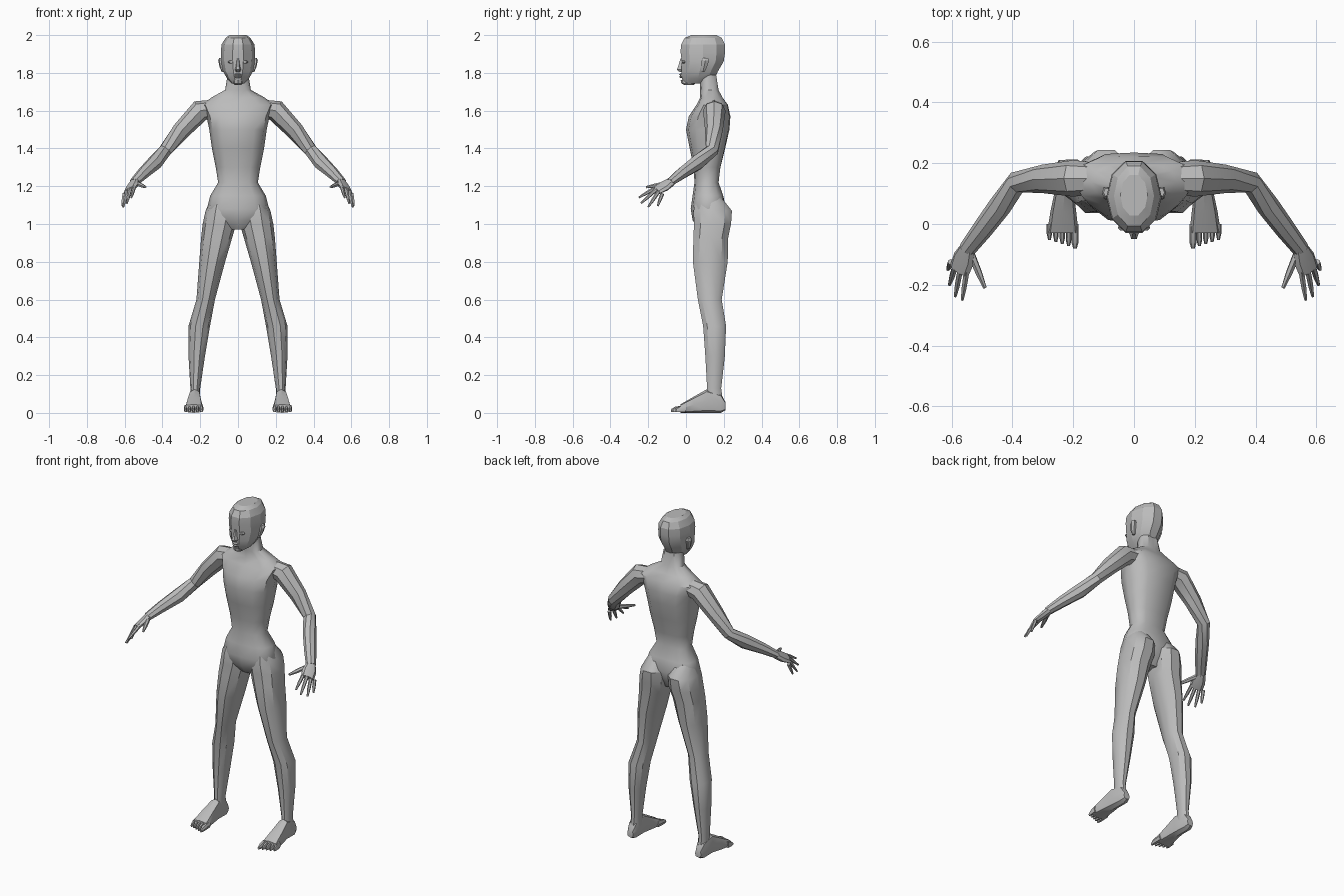
import bpy
import bmesh
from math import cos, sin, pi, radians, copysign
from mathutils import Vector

cube = bpy.data.objects.get("Cube")
if cube:
    bpy.data.objects.remove(cube, do_unlink=True)

# One plain material for the whole figure
GREY = (0.5, 0.5, 0.5, 1)
skin = bpy.data.materials.new("plain grey")
skin.use_nodes = True
skin.diffuse_color = GREY
skin.node_tree.nodes["Principled BSDF"].inputs["Base Color"].default_value = GREY


def superellipse(sides, power):
    """Unit outline points; a higher power gives a boxier outline."""
    for i in range(sides):
        angle = 2 * pi * i / sides
        c, s = cos(angle), sin(angle)
        yield (copysign(abs(c) ** (2 / power), c) if abs(c) > 1e-6 else 0,
               copysign(abs(s) ** (2 / power), s) if abs(s) > 1e-6 else 0)


def skin_rings(name, rings, mirror=1, angle=35):
    """Join rings of points into a closed surface."""
    bm = bmesh.new()
    loops = [[bm.verts.new((p[0] * mirror, p[1], p[2])) for p in ring] for ring in rings]
    for a, b in zip(loops, loops[1:]):
        n = len(a)
        for i in range(n):
            j = (i + 1) % n
            bm.faces.new((a[i], a[j], b[j], b[i]))
    bm.faces.new(loops[0])
    bm.faces.new(loops[-1])
    bmesh.ops.recalc_face_normals(bm, faces=bm.faces)
    mesh = bpy.data.meshes.new(name)
    bm.to_mesh(mesh)
    bm.free()
    mesh.materials.append(skin)
    obj = bpy.data.objects.new(name, mesh)
    bpy.context.collection.objects.link(obj)
    bpy.ops.object.select_all(action='DESELECT')
    obj.select_set(True)
    bpy.context.view_layer.objects.active = obj
    bpy.ops.object.shade_smooth_by_angle(angle=radians(angle))
    return obj


def loft(name, rows, axis="z", sides=12, power=2.2, mirror=1, angle=35, groove=0):
    """Rows hold height along the axis, then low and high x, low and high cross limits."""
    rings = []
    for t, x_lo, x_hi, v_lo, v_hi in rows:
        ring = []
        for c, s in superellipse(sides, power):
            x = (x_lo + x_hi) / 2 + c * (x_hi - x_lo) / 2
            v = (v_lo + v_hi) / 2 + s * (v_hi - v_lo) / 2
            if s > 0.99:
                v -= groove
            ring.append((x, v, t) if axis == "z" else (x, t, v))
        rings.append(ring)
    return skin_rings(name, rings, mirror, angle)


def limb(name, path, across=None, sides=8, mirror=1, power=2):
    """Path rows hold a centre, then half width and half thickness."""
    points = [Vector(row[:3]) for row in path]
    rings = []
    for i, row in enumerate(path):
        ahead = points[min(i + 1, len(points) - 1)] - points[max(i - 1, 0)]
        side = Vector(across) if across else ahead.cross(Vector((0, 0, 1)))
        side = (side - side.project(ahead)).normalized()
        up = side.cross(ahead).normalized()
        rings.append([points[i] + side * row[3] * c + up * row[4] * s
                      for c, s in superellipse(sides, power)])
    return skin_rings(name, rings, mirror)


def symmetric(rows):
    return [(z, -w, w, front, back) for z, w, front, back in rows]


# Trunk and neck
loft("torso", symmetric([
    (0.97, .05, .07, .17), (1.02, .14, .035, .2), (1.08, .165, .025, .22),
    (1.15, .147, .035, .205), (1.22, .105, .045, .18), (1.3, .118, .04, .19),
    (1.4, .138, .02, .215), (1.5, .152, 0, .238), (1.57, .167, .015, .243),
    (1.63, .195, .055, .23), (1.67, .14, .075, .2), (1.71, .068, .075, .178),
    (1.79, .055, .07, .165)]), power=2.4, angle=40, groove=.008)

# Head
loft("head", symmetric([
    (1.745, .035, -.015, .12), (1.77, .058, -.026, .155), (1.81, .08, -.03, .175),
    (1.86, .09, -.028, .205), (1.91, .091, -.035, .213), (1.95, .087, -.032, .212),
    (1.985, .066, -.012, .195), (2, .045, .025, .165)]), sides=10, power=2, angle=22)

# Face details
loft("nose", symmetric([
    (1.805, .012, -.036, 0), (1.817, .017, -.052, 0), (1.835, .011, -.044, 0),
    (1.875, .007, -.032, 0)]), sides=6, angle=20)
loft("lips", symmetric([
    (1.772, .012, -.029, 0), (1.78, .022, -.036, 0), (1.786, .024, -.031, 0),
    (1.792, .02, -.037, 0), (1.798, .01, -.03, 0)]), sides=8, angle=20)
loft("chin", symmetric([
    (1.735, .018, -.008, .04), (1.745, .026, -.025, .05), (1.762, .024, -.028, .04)]),
    sides=8, angle=20)

FINGERS = {
    "index_finger": ((.55, -.155, 1.195), (.565, -.25, 1.14)),
    "middle_finger": ((.572, -.155, 1.185), (.588, -.238, 1.11)),
    "ring_finger": ((.59, -.145, 1.172), (.607, -.2, 1.09)),
    "little_finger": ((.602, -.125, 1.162), (.612, -.15, 1.095)),
    "thumb": ((.535, -.1, 1.215), (.49, -.21, 1.195)),
}

for mirror, side in ((1, "left"), (-1, "right")):
    # Eyes and ears
    loft(side + "_eye", [(1.85, .025, .045, -.02, 0), (1.858, .018, .054, -.023, 0),
                         (1.866, .025, .045, -.022, 0)], sides=6, mirror=mirror)
    loft(side + "_ear", [(1.805, .07, .086, .08, .1), (1.83, .075, .097, .078, .112),
                         (1.865, .08, .105, .08, .125), (1.88, .08, .1, .09, .118)],
         sides=6, mirror=mirror, angle=20)

    # Arm from inside the shoulder to the wrist
    limb(side + "_arm", [
        (.11, .15, 1.615, .05, .045), (.2, .15, 1.6, .06, .058), (.3, .148, 1.495, .047, .048),
        (.385, .137, 1.39, .037, .036), (.44, .06, 1.325, .038, .042),
        (.5, -.02, 1.27, .034, .032), (.55, -.085, 1.22, .028, .022)], mirror=mirror)

    # Palm, turned so that the little finger sits lowest
    slant = (.8, .35, -.45)
    limb(side + "_palm", [
        (.545, -.075, 1.225, .026, .022), (.56, -.115, 1.2, .04, .02),
        (.575, -.155, 1.178, .038, .014)], across=slant, mirror=mirror)
    for name, (base, tip) in FINGERS.items():
        base, tip = Vector(base), Vector(tip)
        middle = base.lerp(tip, .55)
        thick = .013 if name == "thumb" else .0105
        limb(side + "_" + name, [
            (*base, thick, thick), (*middle, thick * .9, thick * .85),
            (*tip, thick * .5, thick * .45)], across=slant, sides=6, mirror=mirror)

    # Leg from the buttock to the ankle
    loft(side + "_leg", [
        (1.14, .03, .14, .06, .19), (1.07, .01, .172, .035, .248), (1.0, .01, .187, .038, .243),
        (.93, .03, .195, .035, .228), (.8, .068, .205, .032, .225), (.6, .122, .22, .06, .192),
        (.46, .148, .262, .088, .215), (.3, .175, .262, .1, .208), (.13, .2, .252, .11, .188),
        (.05, .2, .255, .1, .2)], sides=10, power=2.2, mirror=mirror)

    # Foot and toes
    loft(side + "_foot", [
        (.21, .208, .248, .015, .055), (.185, .2, .258, 0, .1), (.11, .198, .26, 0, .125),
        (.04, .19, .275, 0, .085), (-.03, .182, .286, 0, .045)],
        axis="y", sides=8, power=3, mirror=mirror)
    for i in range(5):
        x = .194 + i * .021
        half = .012 if i == 0 else .009
        tip = -.08 + .007 * i
        loft(f"{side}_toe_{i + 1}", [
            (0, x - half, x + half, .004, .045), (tip + .02, x - half, x + half, .002, .034),
            (tip, x - half / 2, x + half / 2, .004, .02)],
            axis="y", sides=6, mirror=mirror)
